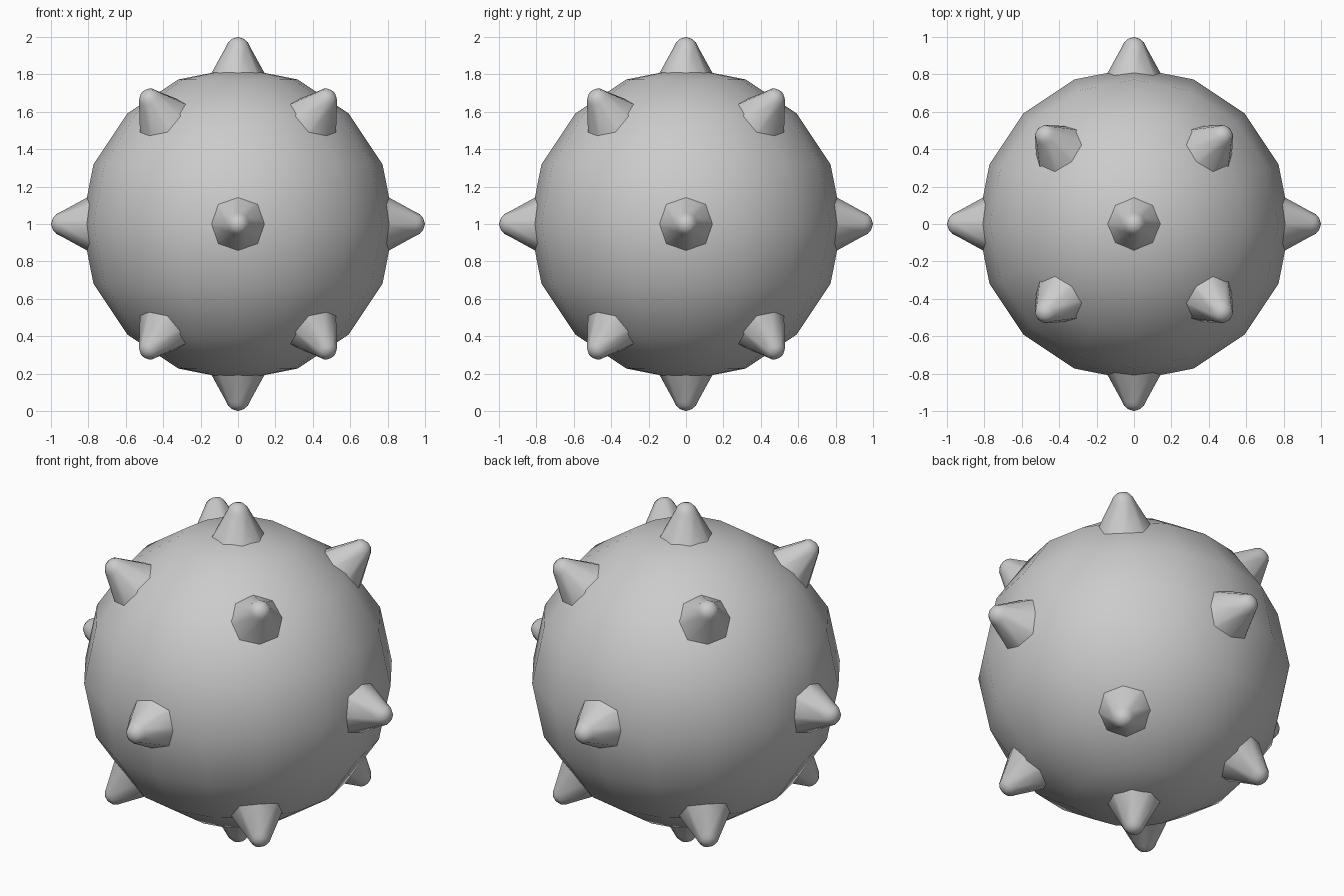
import bpy, bmesh, math
from mathutils import Vector, Matrix

if "Cube" in bpy.data.objects:
    bpy.data.objects.remove(bpy.data.objects["Cube"])

CENTRE = Vector((0, 0, 1))
RADIUS = 0.836
# spike profile: (half width, distance from the ball's centre)
PROFILE = [(0.173, 0.75), (0.062, 0.952), (0.052, 0.972), (0.034, 0.989)]
SIDES = 8


def finish(name, bm):
    bmesh.ops.recalc_face_normals(bm, faces=bm.faces)
    for f in bm.faces:
        f.smooth = True
    mesh = bpy.data.meshes.new(name)
    bm.to_mesh(mesh)
    bm.free()
    ob = bpy.data.objects.new(name, mesh)
    ob.location = CENTRE
    bpy.context.collection.objects.link(ob)
    return ob


def spike(name, azimuth, elevation):
    # lathe the profile around z, then tip it to point outwards
    bm = bmesh.new()
    rings = []
    for r, h in PROFILE:
        rings.append([bm.verts.new((r * math.cos(2 * math.pi * i / SIDES),
                                    r * math.sin(2 * math.pi * i / SIDES), h))
                      for i in range(SIDES)])
    tip = bm.verts.new((0, 0, 1))
    for i in range(SIDES):
        j = (i + 1) % SIDES
        for a, b in zip(rings, rings[1:]):
            bm.faces.new((a[i], a[j], b[j], b[i]))
        bm.faces.new((rings[-1][i], rings[-1][j], tip))
    ob = finish(name, bm)
    turn = Matrix.Rotation(math.radians(azimuth), 4, 'Z') @ \
        Matrix.Rotation(math.radians(90 - elevation), 4, 'Y')
    ob.data.transform(turn)


# round body
bm = bmesh.new()
bmesh.ops.create_uvsphere(bm, u_segments=16, v_segments=8, radius=RADIUS)
finish("ball", bm)

# spikes: poles, equator, and two diagonal rings
spike("spike_top", 0, 90)
spike("spike_bottom", 0, -90)
for k in range(4):
    spike(f"spike_equator_{k + 1}", 90 * k, 0)
    spike(f"spike_upper_{k + 1}", 45 + 90 * k, 45)
    spike(f"spike_lower_{k + 1}", 45 + 90 * k, -45)
